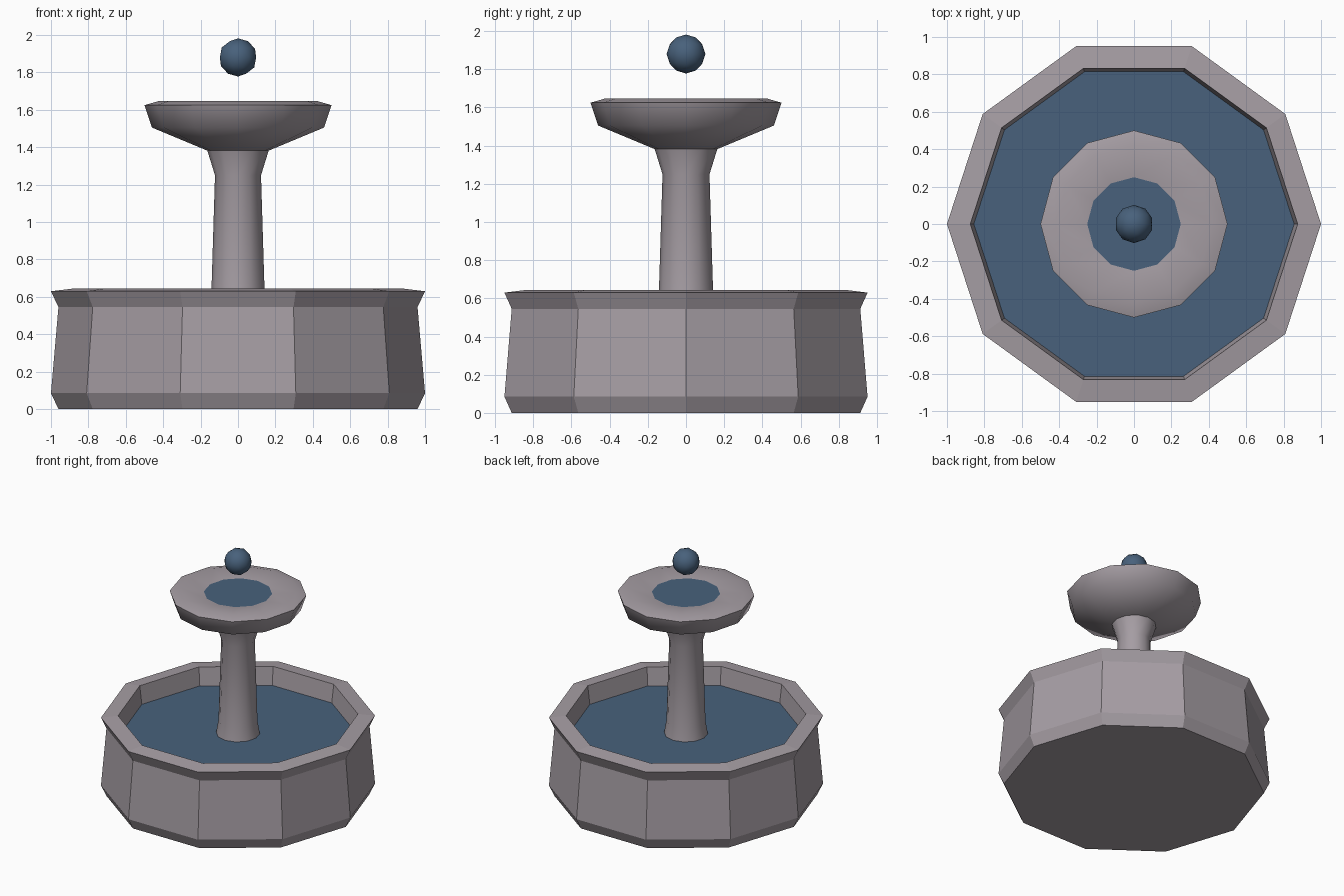
import bpy, bmesh, math

if "Cube" in bpy.data.objects:
    bpy.data.objects.remove(bpy.data.objects["Cube"], do_unlink=True)


def make_material(name, color):
    mat = bpy.data.materials.new(name)
    mat.use_nodes = True
    mat.diffuse_color = color
    mat.node_tree.nodes["Principled BSDF"].inputs["Base Color"].default_value = color
    return mat


stone = make_material("warm grey stone", (0.38, 0.34, 0.37, 1))
water = make_material("deep blue water", (0.065, 0.12, 0.20, 1))


def finish(name, bm, mat, smooth_angle=None):
    mesh = bpy.data.meshes.new(name)
    bm.to_mesh(mesh)
    bm.free()
    mesh.materials.append(mat)
    obj = bpy.data.objects.new(name, mesh)
    bpy.context.collection.objects.link(obj)
    if smooth_angle:
        bpy.ops.object.select_all(action="DESELECT")
        obj.select_set(True)
        bpy.context.view_layer.objects.active = obj
        bpy.ops.object.shade_smooth_by_angle(angle=math.radians(smooth_angle))


def add_ring(bm, radius, height, sides):
    """Add a ring of vertices, the first one on the +x axis."""
    angles = [i * math.tau / sides for i in range(sides)]
    return [bm.verts.new((radius * math.cos(a), radius * math.sin(a), height))
            for a in angles]


def lathe(name, profile, sides, mat, smooth_angle=None):
    """Turn a (radius, height) profile around z and cap both ends."""
    bm = bmesh.new()
    rings = [add_ring(bm, r, z, sides) for r, z in profile]
    for low, high in zip(rings, rings[1:]):
        for i in range(sides):
            j = (i + 1) % sides
            bm.faces.new((low[i], low[j], high[j], high[i]))
    bm.faces.new(rings[0][::-1])
    bm.faces.new(rings[-1])
    finish(name, bm, mat, smooth_angle)


def disc(name, radius, height, sides):
    bm = bmesh.new()
    bm.faces.new(add_ring(bm, radius, height, sides))
    finish(name, bm, water)


# Ten-sided basin with flared foot and rim
lathe("basin", [(0.96, 0), (1.0, 0.085), (0.96, 0.545), (1.0, 0.63),
                (0.875, 0.645), (0.855, 0.49)], 10, stone)
disc("basin_water", 0.857, 0.50, 10)

# Tapered column
lathe("column", [(0.165, 0.47), (0.143, 0.6), (0.123, 1.25), (0.165, 1.385)],
      12, stone, 60)

# Shallow upper bowl
lathe("upper_bowl", [(0.16, 1.38), (0.46, 1.505), (0.5, 1.625), (0.42, 1.648),
                     (0.25, 1.625), (0.2, 1.62)], 12, stone, 60)
disc("bowl_water", 0.25, 1.628, 12)

# Water drop above the bowl
bm = bmesh.new()
bmesh.ops.create_icosphere(bm, subdivisions=2, radius=0.102)
bmesh.ops.translate(bm, verts=bm.verts, vec=(0, 0, 1.88))
finish("water_drop", bm, water, 60)
